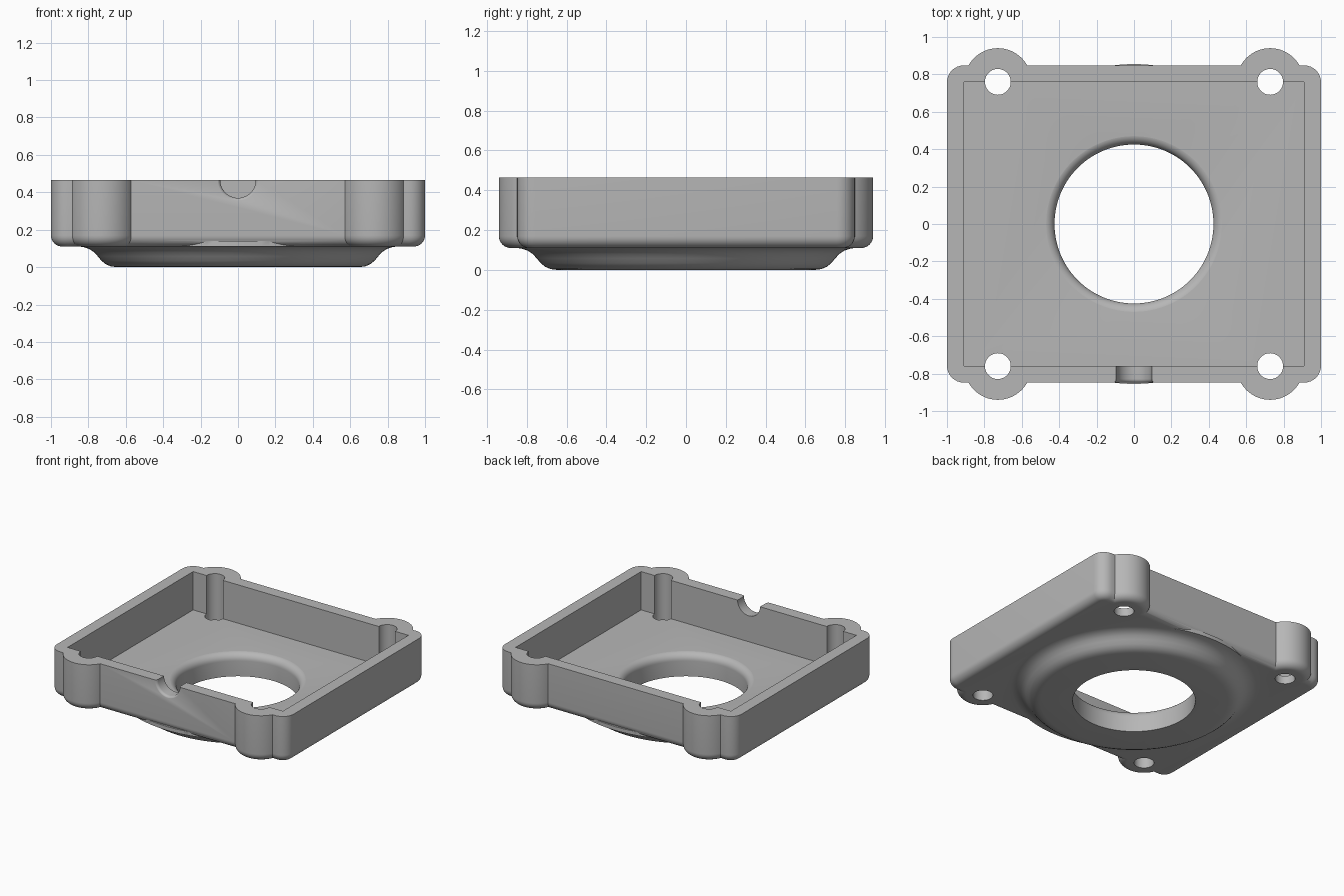
import bpy, bmesh, math
from math import sin, cos, pi

old = bpy.data.objects.get("Cube")
if old:
    bpy.data.objects.remove(old, do_unlink=True)

TOP = 0.465      # rim height
BASE = 0.11      # underside of the tray
FLOOR = 0.172    # inside floor
FILLET = 0.06
OVER = 0.55      # raw height before the rim is trimmed flat

grey = bpy.data.materials.new("Grey")
grey.use_nodes = True
tone = (0.47, 0.47, 0.47, 1)
grey.diffuse_color = tone
grey.node_tree.nodes["Principled BSDF"].inputs["Base Color"].default_value = tone


def loft(name, rings):
    """Closed solid through a stack of matching rings of points."""
    bm = bmesh.new()
    loops = [[bm.verts.new(p) for p in ring] for ring in rings]
    n = len(loops[0])
    for a, b in zip(loops, loops[1:]):
        for i in range(n):
            j = (i + 1) % n
            bm.faces.new((a[i], a[j], b[j], b[i]))
    bm.faces.new(loops[0][::-1])
    bm.faces.new(loops[-1])
    bmesh.ops.recalc_face_normals(bm, faces=bm.faces)
    mesh = bpy.data.meshes.new(name)
    bm.to_mesh(mesh)
    bm.free()
    obj = bpy.data.objects.new(name, mesh)
    bpy.context.collection.objects.link(obj)
    mesh.materials.append(grey)
    return obj


def turned(name, profile, x=0, y=0, sides=64):
    """Solid of revolution about a vertical axis from (radius, z) pairs."""
    return loft(name, [[(x + r * cos(2 * pi * i / sides), y + r * sin(2 * pi * i / sides), z)
                        for i in range(sides)] for r, z in profile])


def box(name, hx, hy, z0, z1):
    corners = [(-hx, -hy), (hx, -hy), (hx, hy), (-hx, hy)]
    return loft(name, [[(x, y, z) for x, y in corners] for z in (z0, z1)])


def rounded_ring(hx, hy, r, z, steps=8):
    ring = []
    for k, (sx, sy) in enumerate([(1, 1), (-1, 1), (-1, -1), (1, -1)]):
        for i in range(steps + 1):
            a = (k + i / steps) * pi / 2
            ring.append((sx * (hx - r) + r * cos(a), sy * (hy - r) + r * sin(a), z))
    return ring


def combine(target, other, operation):
    mod = target.modifiers.new(operation.title(), 'BOOLEAN')
    mod.operation = operation
    mod.solver = 'EXACT'
    mod.object = other
    bpy.context.view_layer.objects.active = target
    bpy.ops.object.modifier_apply(modifier=mod.name)
    bpy.data.objects.remove(other, do_unlink=True)


# Quarter-round steps: (inset, height) along the bottom edge
edge = [(FILLET * (1 - sin(a)), BASE + FILLET * (1 - cos(a)))
        for a in (i * pi / 16 for i in range(9))] + [(0, OVER)]

# Tray block with rounded corners and bottom edge
tray = loft("tray", [rounded_ring(1 - d, 0.848 - d, 0.09 - d, z) for d, z in edge])

# Screw ears
spots = [(sx * 0.728, sy * 0.76) for sx in (-1, 1) for sy in (-1, 1)]
for x, y in spots:
    combine(tray, turned("ear", [(0.18 - d, z) for d, z in edge], x, y), 'UNION')

# Shallow dish under the tray with an S-shaped flank
flank = [(0.648, 0), (0.68, 0.004), (0.708, 0.016), (0.73, 0.034), (0.75, 0.058),
         (0.77, 0.08), (0.795, 0.097), (0.825, 0.107), (0.855, 0.111), (0.855, 0.14)]
combine(tray, turned("dish", flank, sides=128), 'UNION')

# Trim the rim flat, then hollow the inside
combine(tray, box("rim_trim", 2, 2, TOP, 1), 'DIFFERENCE')
combine(tray, box("cavity", 0.91, 0.758, FLOOR, 1), 'DIFFERENCE')

# Central opening with a rounded upper lip
lip = [(0.48 - 0.055 * cos(a), FLOOR - 0.055 + 0.056 * sin(a))
       for a in (i * pi / 16 for i in range(9))]
combine(tray, turned("opening", [(0.425, -0.2)] + lip + [(0.48, 0.3)], sides=128), 'DIFFERENCE')

# Screw holes
for x, y in spots:
    combine(tray, turned("screw_hole", [(0.069, -0.2), (0.069, 1)], x, y, 48), 'DIFFERENCE')

# Cable notch in the front wall, flared at the outside
flare = [(0.095 + 0.022 * (1 - cos(a)), 0.828 + 0.022 * sin(a))
         for a in (i * pi / 12 for i in range(7))]
notch = turned("notch", [(0.095, 0.7)] + flare + [(0.117, 0.95)], sides=48)
for v in notch.data.vertices:
    x, y, z = v.co
    v.co = (x, -z, y + TOP)
bm = bmesh.new()
bm.from_mesh(notch.data)
bmesh.ops.recalc_face_normals(bm, faces=bm.faces)
bm.to_mesh(notch.data)
bm.free()
combine(tray, notch, 'DIFFERENCE')

# Smooth curves, sharp edges
bpy.ops.object.select_all(action='DESELECT')
tray.select_set(True)
bpy.context.view_layer.objects.active = tray
bpy.ops.object.shade_smooth_by_angle(angle=math.radians(30))
